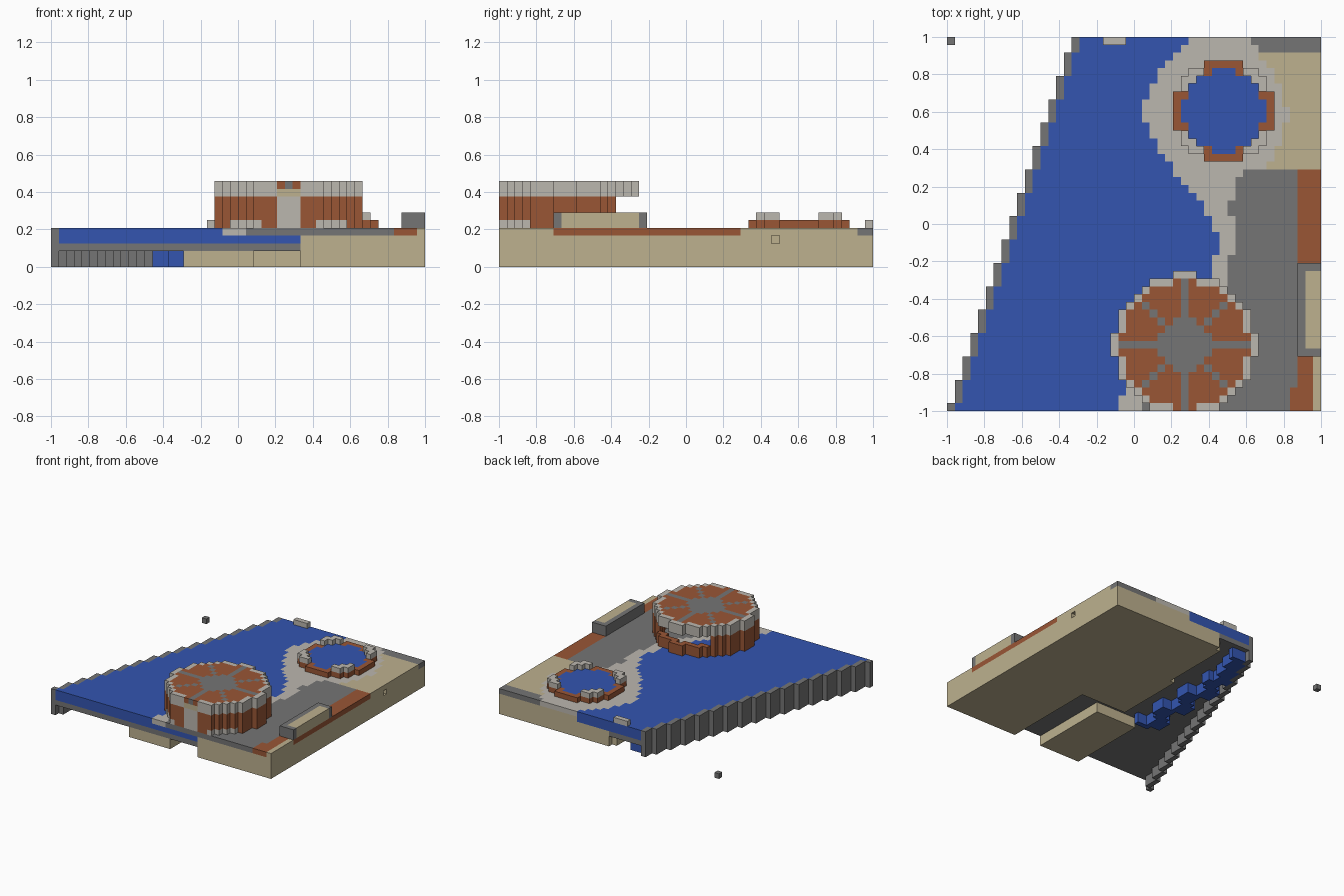
import bpy
import math

if "Cube" in bpy.data.objects:
    bpy.data.objects.remove(bpy.data.objects["Cube"], do_unlink=True)

N = 48            # blocks along the longest side
S = 2 / N         # block size

PALETTE = [
    ("water_blue", (0.033, 0.091, 0.434)),
    ("dark_stone", (0.178, 0.178, 0.178)),
    ("pale_stone", (0.50, 0.475, 0.43)),
    ("sand", (0.51, 0.44, 0.275)),
    ("brick", (0.32, 0.093, 0.036)),
]
WATER, STONE, PALE, SAND, BRICK = range(len(PALETTE))
MATERIALS = []
for mat_name, rgb in PALETTE:
    mat = bpy.data.materials.new(mat_name)
    mat.use_nodes = True
    mat.diffuse_color = (*rgb, 1)
    mat.node_tree.nodes["Principled BSDF"].inputs["Base Color"].default_value = (*rgb, 1)
    MATERIALS.append(mat)

# Outward direction and corner offsets of the six block faces
SIDES = []
for axis in range(3):
    u, v = (axis + 1) % 3, (axis + 2) % 3
    for sign in (0, 1):
        loop = []
        for a, b in ((0, 0), (1, 0), (1, 1), (0, 1)):
            c = [0, 0, 0]
            c[axis], c[u], c[v] = sign, a, b
            loop.append(tuple(c))
        direction = [0, 0, 0]
        direction[axis] = 2 * sign - 1
        SIDES.append((tuple(direction), loop if sign else loop[::-1]))


def blocks(name, xs, ys, zs, rule):
    """Mesh the skin of every block for which rule(i, j, k) gives a colour."""
    cells = {}
    for i in range(*xs):
        for j in range(*ys):
            for k in range(*zs):
                colour = rule(i, j, k)
                if colour is not None:
                    cells[i, j, k] = colour
    index, faces, colours = {}, [], []
    for cell, colour in cells.items():
        for direction, loop in SIDES:
            if tuple(p + d for p, d in zip(cell, direction)) in cells:
                continue
            corners = [tuple(p + c for p, c in zip(cell, corner)) for corner in loop]
            faces.append([index.setdefault(p, len(index)) for p in corners])
            colours.append(colour)
    mesh = bpy.data.meshes.new(name)
    mesh.from_pydata([(x * S - 1, y * S - 1, z * S) for x, y, z in index], [], faces)
    for mat in MATERIALS:
        mesh.materials.append(mat)
    for poly, colour in zip(mesh.polygons, colours):
        poly.material_index = colour
    obj = bpy.data.objects.new(name, mesh)
    bpy.context.collection.objects.link(obj)


def follow(path, y):
    """x of a (y, x) polyline, sorted by falling y."""
    for (y0, x0), (y1, x1) in zip(path, path[1:]):
        if y >= y1:
            return x0 + (x1 - x0) * (y0 - y) / (y0 - y1)
    return path[-1][1]


# Two edges of the pale path, from back to front
SHORE = [(1, .29), (.92, .25), (.83, .13), (.7, .08), (.6, .04), (.5, .08), (.4, .12),
         (.3, .2), (.2, .29), (.1, .37), (0, .42), (-.08, .46), (-.15, .44),
         (-.28, .42), (-.5, .3), (-.85, 0), (-.92, -.08), (-1, -.08)]
INLAND = [(1, .62), (.92, .66), (.83, .75), (.7, .79), (.6, .83), (.5, .79), (.35, .75),
          (.3, .7), (.28, .6), (.2, .54), (.08, .5), (0, .54), (-.12, .54),
          (-.2, .5), (-.28, .5), (-.5, .4), (-.88, .08), (-1, .04)]


def surface(i, j):
    x, y = (i + .5) * S - 1, (j + .5) * S - 1
    if x < follow(SHORE, y):
        return WATER
    if x < follow(INLAND, y):
        return PALE
    if y > .92:
        return STONE
    if y > .29:
        return SAND
    if y < -.71:
        if x > .95:
            return SAND
        return BRICK if x > (.83 if y < -.88 else .87) else STONE
    return BRICK if x > .87 else STONE


def quay(j):
    return (j + 2) // 3


def foundation(i, j):
    return i >= 32 or (j >= 19 and i >= 22 + (j - 19) // 14) or (17 <= i < 26 and j < 16)


def ground(i, j, k):
    if i <= quay(j) or (i, j, k) == (47, 35, 3):     # small recess in the right side
        return None
    if k == 4:
        return surface(i, j)
    if k == 3:
        return WATER if surface(i, j) == WATER or (i < 32 and j < 24) else SAND
    if k == 2:
        return SAND if i >= 32 or (j >= 19 and foundation(i, j)) else STONE
    return SAND if foundation(i, j) else None


blocks("ground_and_water", (0, N), (0, N), (0, 5), ground)
blocks("stepped_quay_wall", (0, N), (0, N), (0, 5),
       lambda i, j, k: STONE if i == quay(j) else None)


# Winding run of water under the slab
def stream(i, j, k):
    middle = max(15 + round(1.4 * math.sin(j * .9)), quay(j) + 2)
    return WATER if abs(i - middle) <= 1 and i > quay(j) and not foundation(i, j) else None


blocks("underside_stream", (12, 24), (17, 47), (0, 2), stream)

# Round hall: hollow wall, ceiling, patterned roof and overhanging rim
HX, HY = 30, 8


def hall_wall(i, j, k):
    dx, dy = i - HX, j - HY
    d = dx * dx + dy * dy
    if d > 83 or (d <= 64 and dy != -8):
        return None
    if dy >= 7 and k >= 7:                           # opening at the back
        return None
    if dy == -8 and abs(dx) <= 1:                    # front door
        return PALE
    return PALE if k == 5 and dy <= -5 and abs(dx) >= 4 else BRICK


def hall_roof(i, j, k):
    dx, dy = abs(i - HX), abs(j - HY)
    d = dx * dx + dy * dy
    if d > 83:
        return None
    if d > 67:
        return PALE
    if k == 9:
        return SAND
    spoke = dx == 0 or dy == 0 or dx == dy
    return STONE if spoke or d <= 10 else BRICK


blocks("hall_wall", (20, 41), (0, 19), (5, 9), hall_wall)
blocks("hall_roof", (20, 41), (0, 19), (9, 11), hall_roof)


# Fountain: brick ring, water and four raised corners
def fountain(i, j, k):
    dx, dy = abs(i - 35), abs(j - 38)
    d = dx * dx + dy * dy
    if d > 41:
        return None
    if k == 6:
        return PALE if d > 27 and min(dx, dy) >= 3 else None
    return BRICK if d > 27 else WATER


blocks("fountain", (28, 43), (31, 46), (5, 7), fountain)

# Planter on the right edge
blocks("planter", (45, 48), (7, 19), (5, 7),
       lambda i, j, k: SAND if i >= 46 and 8 <= j <= 17 else STONE)

# Small pieces
blocks("back_marker", (20, 23), (47, 48), (4, 6), lambda i, j, k: PALE)
blocks("corner_block", (0, 1), (47, 48), (0, 1), lambda i, j, k: STONE)
